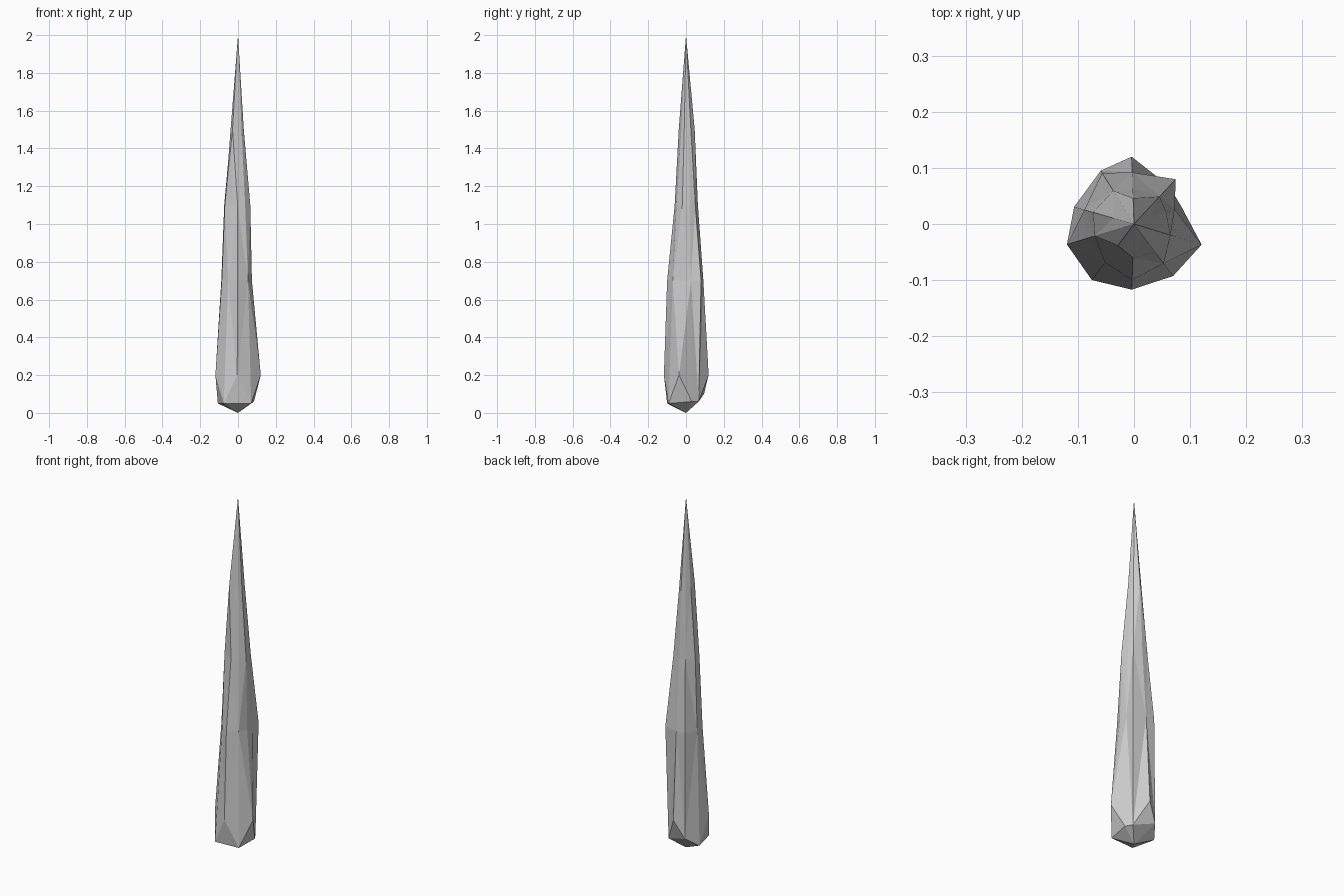
import bpy, bmesh
from math import cos, sin, radians

if "Cube" in bpy.data.objects:
    bpy.data.objects.remove(bpy.data.objects["Cube"])

# Facet columns: angle, base height, then radius at base, 0.7, 1.1 and 1.5
COLUMNS = [
    (20, 0.06, 0.090, 0.077, 0.061, 0.029),
    (47, 0.06, 0.092, 0.109, 0.067, 0.035),
    (92, 0.20, 0.120, 0.092, 0.063, 0.046),
    (122, 0.10, 0.112, 0.107, 0.070, 0.038),
    (164, 0.05, 0.111, 0.092, 0.076, 0.038),
    (197, 0.20, 0.125, 0.090, 0.073, 0.041),
    (233, 0.05, 0.125, 0.086, 0.055, 0.048),
    (268, 0.20, 0.117, 0.100, 0.060, 0.031),
    (307, 0.05, 0.116, 0.088, 0.063, 0.031),
    (343, 0.20, 0.126, 0.077, 0.068, 0.032),
]

bm = bmesh.new()
tip = bm.verts.new((0, 0, 2))
root = bm.verts.new((0, 0, 0))
cols = []
for ang, z0, *radii in COLUMNS:
    a = radians(ang)
    cols.append([bm.verts.new((r * cos(a), r * sin(a), z))
                 for r, z in zip(radii, (z0, 0.7, 1.1, 1.5))])

# Long tapering facets, with alternating diagonals
n = len(cols)
for i in range(n):
    a, b = cols[i], cols[(i + 1) % n]
    for k in range(3):
        if (i + k) % 2:
            bm.faces.new((a[k], b[k], b[k + 1]))
            bm.faces.new((a[k], b[k + 1], a[k + 1]))
        else:
            bm.faces.new((a[k], b[k], a[k + 1]))
            bm.faces.new((b[k], b[k + 1], a[k + 1]))
    bm.faces.new((a[3], b[3], tip))

# Chipped base: a raised facet under each high column, closed to the root
low = [i for i in range(n) if COLUMNS[i][1] < 0.15]
for j, i in enumerate(low):
    k = low[(j + 1) % len(low)]
    if (k - i) % n == 2:
        bm.faces.new((cols[k][0], cols[(i + 1) % n][0], cols[i][0]))
    bm.faces.new((root, cols[k][0], cols[i][0]))

bmesh.ops.recalc_face_normals(bm, faces=bm.faces)
mesh = bpy.data.meshes.new("stone_spike")
bm.to_mesh(mesh)
bm.free()
spike = bpy.data.objects.new("stone_spike", mesh)
bpy.context.collection.objects.link(spike)
